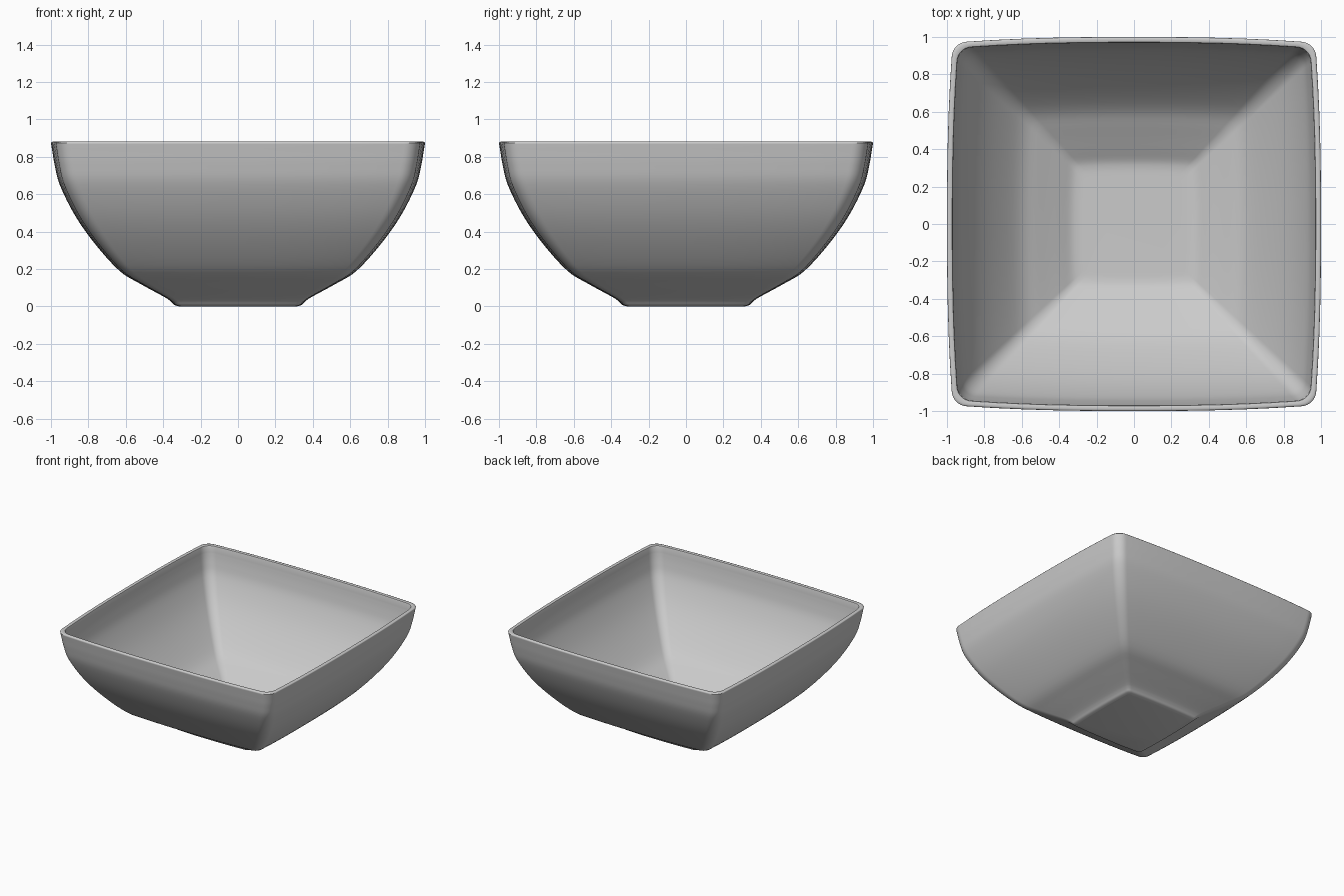
import bpy, bmesh
from math import cos, sin, pi

if "Cube" in bpy.data.objects:
    bpy.data.objects.remove(bpy.data.objects["Cube"])

# Half-width / height profiles: outside from foot up, inside from rim down
OUTER = [(0.315, 0.0), (0.34, 0.008), (0.36, 0.027), (0.395, 0.051), (0.525, 0.122),
         (0.634, 0.19), (0.767, 0.337), (0.874, 0.49), (0.953, 0.65),
         (0.98, 0.754), (0.993, 0.83), (1.0, 0.874)]
RIM = [(0.997, 0.879), (0.99, 0.881), (0.979, 0.881), (0.972, 0.878), (0.969, 0.87)]
INNER = [(0.966, 0.83), (0.953, 0.754), (0.926, 0.655), (0.85, 0.505), (0.745, 0.357),
         (0.617, 0.215), (0.51, 0.147), (0.4, 0.085), (0.34, 0.052), (0.3, 0.042), (0.26, 0.04)]


def smooth_curve(pts, steps=4):
    """Catmull-Rom curve through the points."""
    out = []
    for i in range(len(pts) - 1):
        a, b, c, d = pts[max(i - 1, 0)], pts[i], pts[i + 1], pts[min(i + 2, len(pts) - 1)]
        for s in range(steps):
            t = s / steps
            out.append(tuple(0.5 * (2 * q + (r - p) * t + (2 * p - 5 * q + 4 * r - u) * t * t
                                    + (3 * q - p - 3 * r + u) * t ** 3)
                             for p, q, r, u in zip(a, b, c, d)))
    return out + [pts[-1]]


def rounded_square():
    """Unit square outline with slightly bowed sides and rounded corners."""
    flat, radius, n, k = 0.89, 0.085, 12, 8
    side = []
    for i in range(n + 1):
        t = -1 + 2 * i / n
        side.append((1 - 0.025 * abs(t) ** 2.5, flat * t))
    for i in range(1, k):
        a = pi / 2 * i / k
        side.append((flat + radius * cos(a), flat + radius * sin(a)))
    outline = []
    for q in range(4):
        c, s = (1, 0, -1, 0)[q], (0, 1, 0, -1)[q]
        outline += [(x * c - y * s, x * s + y * c) for x, y in side]
    return outline


# Bowl: loft the outline along the profile, then close foot and floor
profile = smooth_curve(OUTER) + RIM + smooth_curve(INNER)
outline = rounded_square()
count = len(outline)
bm = bmesh.new()
rings = [[bm.verts.new((x * w, y * w, z)) for x, y in outline] for w, z in profile]
for lower, upper in zip(rings, rings[1:]):
    for i in range(count):
        j = (i + 1) % count
        bm.faces.new((lower[i], lower[j], upper[j], upper[i]))
bm.faces.new(rings[0][::-1])
bm.faces.new(rings[-1])
bmesh.ops.recalc_face_normals(bm, faces=bm.faces)

mesh = bpy.data.meshes.new("square_bowl")
bm.to_mesh(mesh)
bm.free()
bowl = bpy.data.objects.new("square_bowl", mesh)
bpy.context.collection.objects.link(bowl)
bpy.context.view_layer.objects.active = bowl
bowl.select_set(True)
bpy.ops.object.shade_smooth_by_angle(angle=pi / 4)
